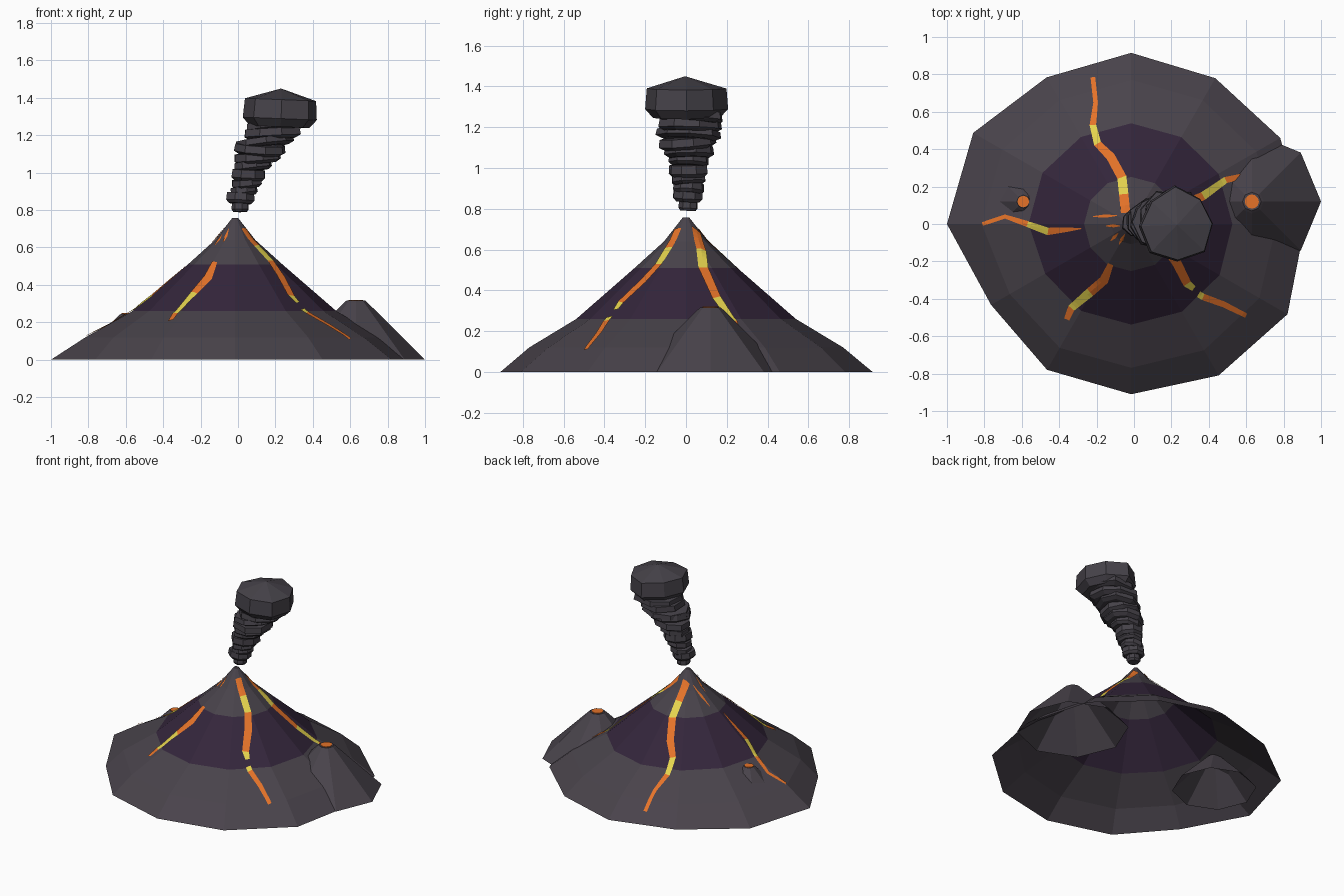
import bpy, bmesh, math, random
from mathutils import Vector, Matrix
from mathutils.bvhtree import BVHTree

if "Cube" in bpy.data.objects:
    bpy.data.objects.remove(bpy.data.objects["Cube"])

random.seed(4)


def material(name, rgb):
    m = bpy.data.materials.new(name)
    m.diffuse_color = (*rgb, 1)
    m.use_nodes = True
    m.node_tree.nodes["Principled BSDF"].inputs["Base Color"].default_value = m.diffuse_color
    return m


ROCK = material("grey rock", (0.066, 0.056, 0.070))
PURPLE = material("purple rock", (0.034, 0.019, 0.044))
SMOKE = material("smoke grey", (0.060, 0.054, 0.066))
ORANGE = material("orange lava", (0.78, 0.17, 0.022))
YELLOW = material("yellow lava", (0.78, 0.65, 0.075))


def finish(bm, name, mats):
    me = bpy.data.meshes.new(name)
    bm.to_mesh(me)
    bm.free()
    for m in mats:
        me.materials.append(m)
    ob = bpy.data.objects.new(name, me)
    bpy.context.collection.objects.link(ob)
    return ob


def loft(bm, rings, mat=0):
    """Bridge consecutive vertex rings; returns the side faces."""
    n = len(rings[0])
    for a, b in zip(rings, rings[1:]):
        for i in range(n):
            j = (i + 1) % n
            f = bm.faces.new((a[i], a[j], b[j], b[i]))
            f.material_index = mat


def ring(bm, cx, cy, z, radii, phase=0.0):
    n = len(radii)
    return [bm.verts.new((cx + r * math.cos(phase + 2 * math.pi * i / n),
                          cy + r * math.sin(phase + 2 * math.pi * i / n), z))
            for i, r in enumerate(radii)]


# Main mountain: open twelve-sided shell with an uneven foot
foot = [0.93, 0.92, 0.90, 0.915, 0.905, 0.975, 0.985, 0.865, 0.90, 0.91, 0.935, 0.965]
bm = bmesh.new()
rings = []
for z, r, uneven in ((0, 0.925, 1), (0.12, 0.775, 0.5), (0.26, 0.54, 0.25),
                     (0.51, 0.252, 0), (0.64, 0.108, 0), (0.757, 0.016, 0)):
    rings.append(ring(bm, -0.015, 0, z, [r * (1 + uneven * (f / 0.925 - 1)) for f in foot]))
loft(bm, rings)
bm.faces.new(rings[-1])
for f in bm.faces:
    if 0.27 < f.calc_center_median().z < 0.5:
        f.material_index = 1
bm.normal_update()
slope = BVHTree.FromBMesh(bm)
finish(bm, "mountain", [ROCK, PURPLE])


# Side vents: open eight-sided cones with a lava disc on top
def vent(name, cx, cy, height, base, top, lava):
    bm = bmesh.new()
    a = ring(bm, cx, cy, 0, [base] * 8)
    b = ring(bm, cx, cy, height - 0.012, [top + 0.014] * 8)
    c = ring(bm, cx, cy, height, [top] * 8)
    loft(bm, [a, b, c])
    bm.faces.new(c)
    finish(bm, name, [ROCK])
    bm = bmesh.new()
    low = ring(bm, cx, cy, height, [lava] * 12)
    high = ring(bm, cx, cy, height + 0.004, [lava] * 12)
    loft(bm, [low, high])
    bm.faces.new(high)
    finish(bm, name + "_lava", [ORANGE])


vent("large_vent", 0.63, 0.12, 0.316, 0.37, 0.05, 0.038)
vent("small_vent", -0.592, 0.12, 0.245, 0.28, 0.035, 0.031)


# Lava streams: strips laid over the slope, coloured section by section
def stream(name, points, colours, widths):
    bm = bmesh.new()
    pts = [Vector(p) for p in points]
    tangents = [(pts[min(i + 1, len(pts) - 1)] - pts[max(i - 1, 0)]).normalized()
                for i in range(len(pts))]
    previous = None
    for i, colour in enumerate(colours):
        steps = max(2, round((pts[i + 1] - pts[i]).length / 0.02))
        for k in range(0 if i == 0 else 1, steps + 1):
            t = k / steps
            p = pts[i].lerp(pts[i + 1], t)
            d = tangents[i].lerp(tangents[i + 1], t).normalized()
            half = (widths[i] * (1 - t) + widths[i + 1] * t) / 2
            row = []
            for s in (-1, 0, 1):
                q = p + Vector((-d.y, d.x)) * half * s
                hit = slope.ray_cast(Vector((q.x, q.y, 2)), Vector((0, 0, -1)))[0]
                row.append(bm.verts.new((q.x, q.y, hit.z + 0.007)))
            if previous:
                for s in (0, 1):
                    f = bm.faces.new((previous[s + 1], previous[s], row[s], row[s + 1]))
                    f.material_index = colour
            previous = row
    bmesh.ops.recalc_face_normals(bm, faces=bm.faces)
    if sum(f.normal.z for f in bm.faces) < 0:
        bmesh.ops.reverse_faces(bm, faces=bm.faces)
    finish(bm, name, [ORANGE, YELLOW])


stream("back_stream",
       [(-0.045, 0.06), (-0.055, 0.16), (-0.065, 0.25), (-0.125, 0.36), (-0.195, 0.43),
        (-0.22, 0.53), (-0.205, 0.65), (-0.22, 0.785)],
       [0, 1, 0, 0, 1, 0, 0], [0.05, 0.05, 0.05, 0.048, 0.04, 0.035, 0.025, 0.025])
stream("right_stream",
       [(0.025, 0.05), (0.12, 0.075), (0.22, 0.085), (0.37, 0.15), (0.49, 0.235), (0.58, 0.255)],
       [0, 1, 0, 1, 0], [0.045, 0.05, 0.05, 0.045, 0.035, 0.03])
stream("front_right_stream",
       [(0.03, -0.04), (0.1, -0.085), (0.175, -0.135), (0.23, -0.21), (0.285, -0.32), (0.32, -0.345)],
       [0, 1, 0, 0, 1], [0.04, 0.045, 0.045, 0.05, 0.045, 0.03])
stream("front_right_lower_stream",
       [(0.345, -0.375), (0.37, -0.39), (0.48, -0.43), (0.6, -0.49)],
       [1, 0, 0], [0.035, 0.035, 0.032, 0.025])
stream("front_left_stream",
       [(-0.125, -0.215), (-0.16, -0.3), (-0.235, -0.365), (-0.335, -0.45), (-0.36, -0.51)],
       [0, 0, 1, 0], [0.03, 0.05, 0.05, 0.04, 0.03])
stream("left_stream",
       [(-0.28, -0.025), (-0.36, -0.03), (-0.46, -0.04), (-0.57, 0), (-0.69, 0.04), (-0.81, 0)],
       [0, 0, 1, 0, 0], [0.004, 0.025, 0.04, 0.032, 0.022, 0.02])

# Thin lava slivers below the summit
for i, (a, b) in enumerate([((-0.05, -0.055), (-0.08, -0.11)),
                            ((-0.085, -0.05), (-0.125, -0.09)),
                            ((-0.09, 0.045), (-0.22, 0.04)),
                            ((-0.075, -0.01), (-0.15, -0.01))]):
    mid = ((a[0] + b[0]) / 2, (a[1] + b[1]) / 2)
    stream(f"lava_sliver_{i + 1}", [a, mid, b], [0, 0], [0.004, 0.018, 0.004])


# Smoke: stacked, tilted, uneven drums leaning to the right
def puff(name, cx, cy, z0, z1, r, tilt, crown):
    n = 8
    bm = bmesh.new()
    phase = random.uniform(0, 0.8)
    size = [r * random.uniform(0.93, 1.07) for _ in range(n)]
    low = ring(bm, 0, 0, z0, [s * 0.8 for s in size], phase)
    mid = ring(bm, 0, 0, z0 + (z1 - z0) * 0.3, size, phase)
    high = ring(bm, 0, 0, z1, [s * 0.96 for s in size], phase)
    loft(bm, [low, mid, high])
    bm.faces.new(low[::-1])
    peak = bm.verts.new((0, 0, z1 + crown))
    for i in range(n):
        bm.faces.new((high[i], high[(i + 1) % n], peak))
    pivot = Vector((0, 0, (z0 + z1) / 2))
    turn = Matrix.Rotation(tilt, 3, 'Y') @ Matrix.Rotation(random.uniform(-0.09, 0.09), 3, 'X')
    bmesh.ops.rotate(bm, cent=pivot, matrix=turn, verts=bm.verts)
    bmesh.ops.translate(bm, vec=(cx, cy, 0), verts=bm.verts)
    finish(bm, name, [SMOKE])


puffs = [(0.012, 0.790, 0.835, 0.048, 0.0), (0.012, 0.835, 0.890, 0.078, 0.05),
         (0.030, 0.875, 0.925, 0.076, -0.15), (0.045, 0.920, 0.965, 0.085, -0.1),
         (0.055, 0.955, 1.015, 0.100, 0.05), (0.078, 1.010, 1.060, 0.105, -0.12),
         (0.100, 1.050, 1.105, 0.130, -0.08), (0.120, 1.095, 1.150, 0.140, 0.06),
         (0.150, 1.140, 1.185, 0.155, -0.12), (0.180, 1.180, 1.235, 0.165, -0.05),
         (0.205, 1.225, 1.275, 0.175, -0.1)]
for i, (cx, z0, z1, r, tilt) in enumerate(puffs):
    puff(f"smoke_puff_{i + 1}", cx, 0.012, z0, z1, r, tilt, 0.012)
puff("smoke_top", 0.225, -0.005, 1.245, 1.39, 0.198, 0.04, 0.06)
